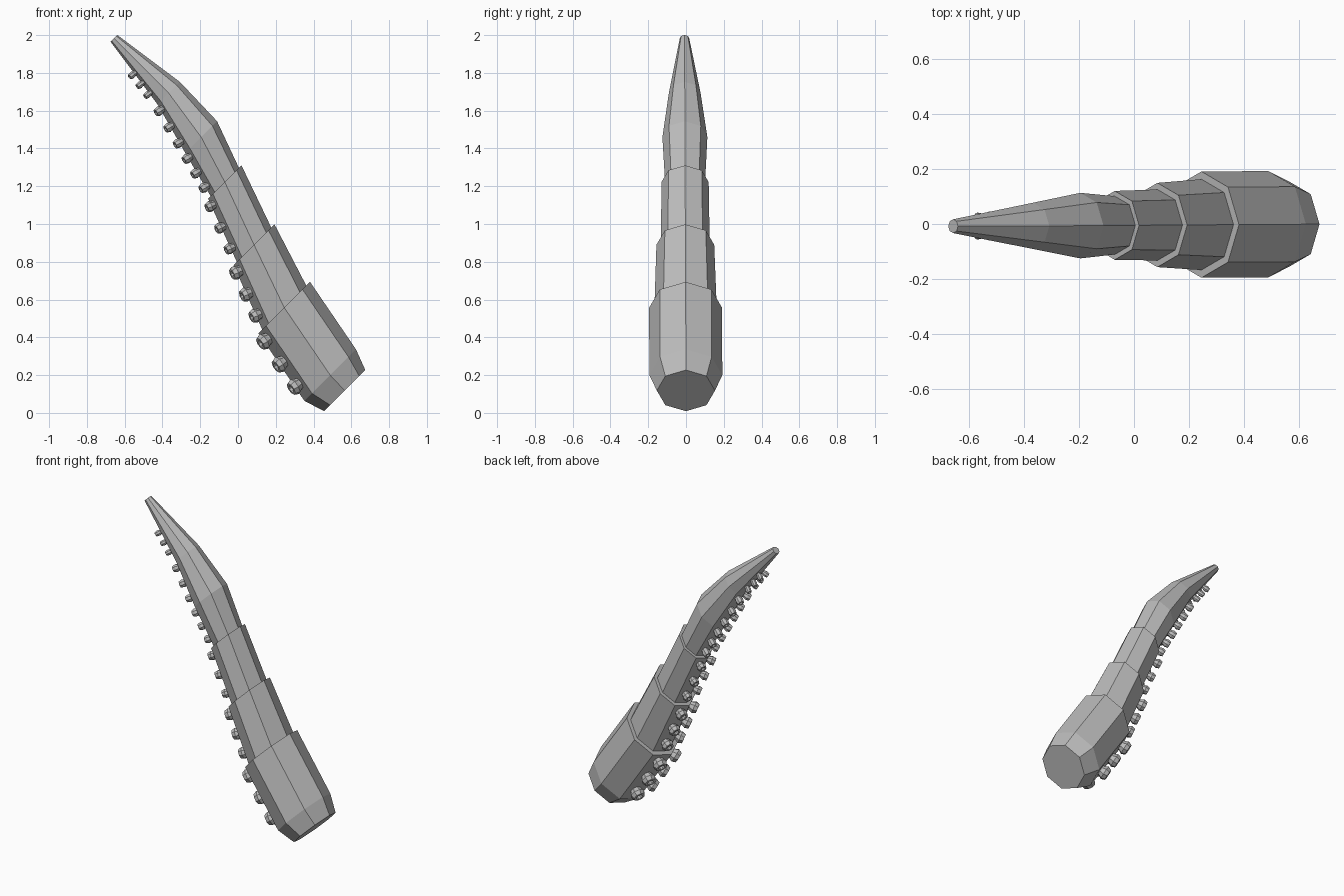
import bpy, bmesh, math
from mathutils import Vector, Matrix

if "Cube" in bpy.data.objects:
    bpy.data.objects.remove(bpy.data.objects["Cube"])

SIDES = 8
skin = bpy.data.materials.new("grey skin")
skin.diffuse_color = (0.5, 0.5, 0.5, 1)
skin.use_nodes = True
skin.node_tree.nodes["Principled BSDF"].inputs["Base Color"].default_value = skin.diffuse_color


def loft(bm, rings):
    """Bridge closed rings of points in order and cap both ends."""
    loops = [[bm.verts.new(p) for p in ring] for ring in rings]
    for a, b in zip(loops, loops[1:]):
        for i in range(len(a)):
            j = (i + 1) % len(a)
            bm.faces.new((a[i], a[j], b[j], b[i]))
    bm.faces.new(loops[0][::-1])
    bm.faces.new(loops[-1])


def finish(bm, name):
    bmesh.ops.recalc_face_normals(bm, faces=bm.faces[:])
    me = bpy.data.meshes.new(name)
    bm.to_mesh(me)
    bm.free()
    me.materials.append(skin)
    ob = bpy.data.objects.new(name, me)
    bpy.context.collection.objects.link(ob)
    return ob


# Cross-sections all lie in planes tilted 45 degrees
U = Vector((1, 0, 1)).normalized()
V = Vector((0, 1, 0))

# Centre x, centre z, radius; stepped lips repeat a centre with a smaller radius
sections = [
    (0.565, 0.118, 0.154),
    (0.488, 0.200, 0.193),
    (0.245, 0.557, 0.193), (0.245, 0.557, 0.165),
    (0.085, 0.890, 0.153), (0.085, 0.890, 0.129),
    (-0.070, 1.222, 0.125), (-0.070, 1.222, 0.106),
    (-0.195, 1.460, 0.119),
    (-0.367, 1.693, 0.084),
    (-0.657, 1.983, 0.025),
]


def centre(s):
    return Vector((s[0], -0.008 * s[1] / 2, s[1]))


# Tentacle body
bm = bmesh.new()
loft(bm, [[centre(s) + s[2] * (U * math.cos(a) + V * math.sin(a))
           for a in (i * math.tau / SIDES for i in range(SIDES))]
          for s in sections])
finish(bm, "tentacle_body")

# Sucker outline: radius factor, height factor (rim, then hollow)
outline = [(0.7, -0.3), (0.75, 0.15), (1.0, 0.55), (0.78, 1.0), (0.45, 1.0), (0.32, 0.7)]


def sucker(bm, base, normal, radius, height):
    turn = normal.to_track_quat('Z', 'Y').to_matrix()
    loft(bm, [[base + turn @ Vector((radius * f * math.cos(a), radius * f * math.sin(a), height * h))
               for a in (i * math.tau / SIDES for i in range(SIDES))]
              for f, h in outline])


# Two rows of suckers, three pairs per body segment
segments = [(1, 2, 0.046), (3, 4, 0.039), (5, 6, 0.030), (7, 8, 0.027), (8, 9, 0.026), (9, 10, 0.019)]
half = math.pi / SIDES
for side, name in ((-1, "front_suckers"), (1, "back_suckers")):
    bm = bmesh.new()
    for a, b, radius in segments:
        A, B = sections[a], sections[b]
        along = centre(B) - centre(A)
        for t in ((0.17, 0.33, 0.49) if b == 10 else (0.2, 0.53, 0.87)):
            r = A[2] + (B[2] - A[2]) * t
            out = -U * math.cos(half) + V * side * math.sin(half)
            base = centre(A) + along * t + out * r * math.cos(half)
            # Face normal: perpendicular to the segment slope and the facet edge
            edge = U * math.sin(half) + V * side * math.cos(half)
            slope = along + out * (B[2] - A[2]) * math.cos(half)
            normal = slope.cross(edge).normalized()
            if normal.dot(out) < 0:
                normal = -normal
            sucker(bm, base, normal, radius, 0.034 + 0.45 * radius)
    finish(bm, name)
